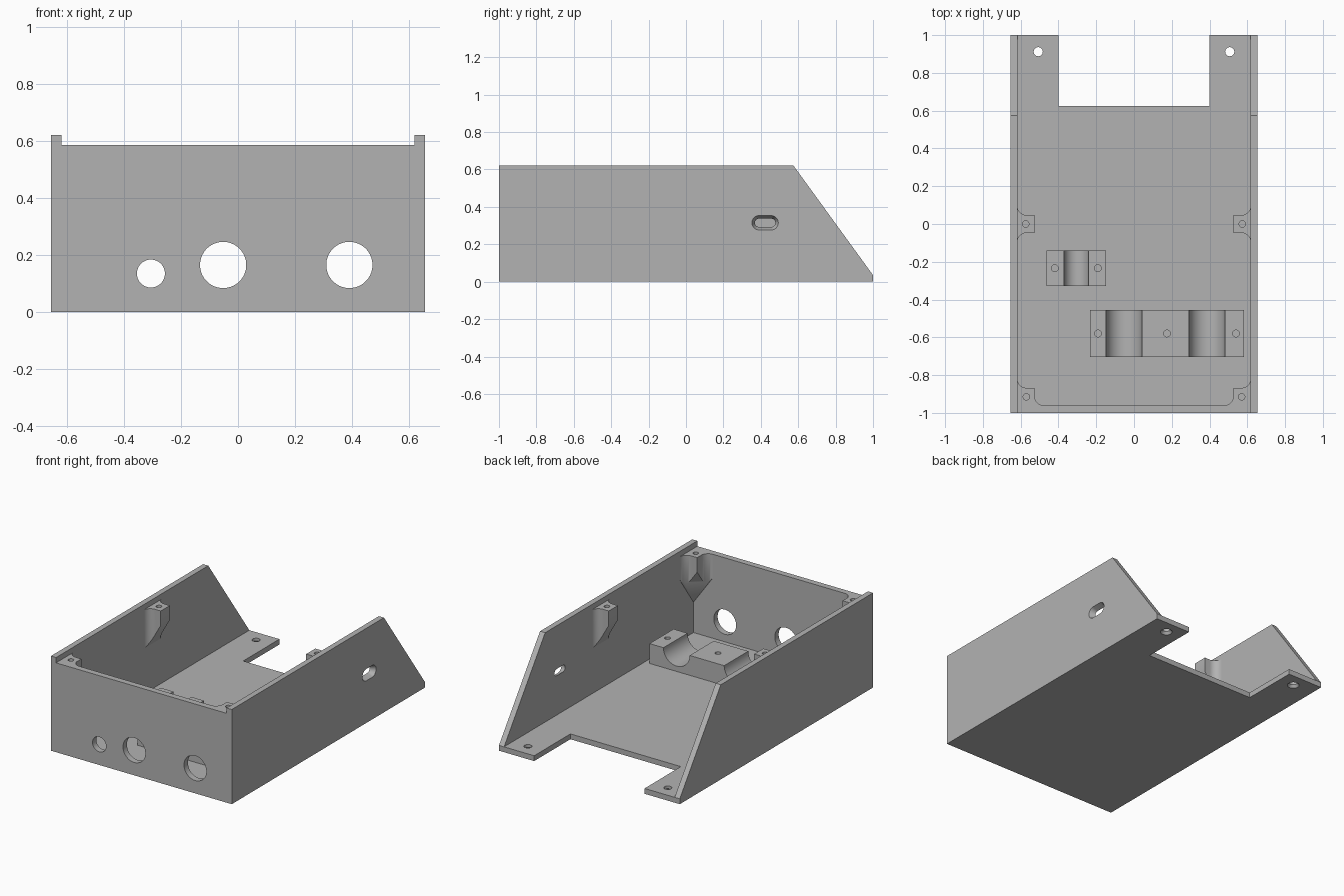
import bpy
import bmesh
from math import cos, sin, pi, radians
from mathutils import Matrix, Vector

if "Cube" in bpy.data.objects:
    bpy.data.objects.remove(bpy.data.objects["Cube"])

grey = bpy.data.materials.new("plain grey")
grey.use_nodes = True
COLOUR = (0.45, 0.45, 0.45, 1)
grey.diffuse_color = COLOUR
grey.node_tree.nodes["Principled BSDF"].inputs["Base Color"].default_value = COLOUR

HALF_W, WALL, FLOOR = 0.655, 0.037, 0.035
INNER = HALF_W - WALL
FRONT_IN = -0.96
WALL_TOP, LID_SEAT = 0.62, 0.585


def loft(name, lower, upper):
    """Solid between two matching loops of 3D points."""
    bm = bmesh.new()
    a = [bm.verts.new(p) for p in lower]
    b = [bm.verts.new(p) for p in upper]
    n = len(a)
    bm.faces.new(a[::-1])
    bm.faces.new(b)
    for i in range(n):
        j = (i + 1) % n
        bm.faces.new((a[i], a[j], b[j], b[i]))
    bmesh.ops.recalc_face_normals(bm, faces=bm.faces)
    mesh = bpy.data.meshes.new(name)
    bm.to_mesh(mesh)
    bm.free()
    mesh.materials.append(grey)
    obj = bpy.data.objects.new(name, mesh)
    bpy.context.collection.objects.link(obj)
    return obj


def box(name, x, y, z):
    base = [(x[0], y[0]), (x[1], y[0]), (x[1], y[1]), (x[0], y[1])]
    return loft(name, [(*p, z[0]) for p in base], [(*p, z[1]) for p in base])


def rod(start, end, r1, r2=None, slot=0):
    """Round or slot-shaped cutter along an axis, optionally tapered."""
    start, end = Vector(start), Vector(end)
    turn = (end - start).to_track_quat("Z", "Y").to_matrix()
    stretch = Vector((0, slot, 0))
    steps = [2 * pi * (i + 0.5) / 48 for i in range(48)]

    def ring(centre, r):
        return [centre + turn @ Vector((r * cos(t), r * sin(t), 0))
                + stretch * (1 if (turn @ Vector((cos(t), sin(t), 0))).y > 0 else -1)
                for t in steps]

    return loft("cutter", ring(start, r1), ring(end, r2 or r1))


def cut(obj, cutters):
    for cutter in cutters:
        mod = obj.modifiers.new("cut", "BOOLEAN")
        mod.operation, mod.solver, mod.object = "DIFFERENCE", "EXACT", cutter
        bpy.context.view_layer.objects.active = obj
        bpy.ops.object.modifier_apply(modifier=mod.name)
        bpy.data.objects.remove(cutter)


def smooth(obj):
    bpy.ops.object.select_all(action="DESELECT")
    obj.select_set(True)
    bpy.context.view_layer.objects.active = obj
    bpy.ops.object.shade_smooth_by_angle(angle=radians(30))


# Tray: side profile swept across the width, then hollowed
side = [(-1, 0), (1, 0), (1, FLOOR), (0.575, WALL_TOP), (-1, WALL_TOP)]
tray = loft("tray", [(-HALF_W, *p) for p in side], [(HALF_W, *p) for p in side])
cut(tray, [
    box("cutter", (-INNER, INNER), (FRONT_IN, 1.2), (FLOOR, 1)),
    box("cutter", (-INNER, INNER), (-1.2, -0.9), (LID_SEAT, 1)),
    box("cutter", (-0.4, 0.4), (0.625, 1.2), (-0.2, 0.3)),
])

# Front panel openings
for x, z, r in [(-0.305, 0.135, 0.049), (-0.052, 0.165, 0.081), (0.39, 0.165, 0.081)]:
    cut(tray, [rod((x, -1.1, z), (x, -0.9, z), r)])

# Countersunk mounting holes in the rear tabs
for s in (-1, 1):
    x, y = s * 0.507, 0.912
    cut(tray, [rod((x, y, -0.1), (x, y, 0.1), 0.024),
               rod((x, y, -0.005), (x, y, 0.02), 0.04, 0.022)])

# Tapered slot through the wall on the model's left
cut(tray, [rod((HALF_W + 0.001, 0.423, 0.315), (INNER - 0.001, 0.423, 0.315),
               0.039, 0.022, slot=0.032)])
smooth(tray)


def fillet(centre, r, t0, t1, n=10):
    return [(centre[0] + r * cos(t0 + (t1 - t0) * i / n),
             centre[1] + r * sin(t0 + (t1 - t0) * i / n)) for i in range(n + 1)]


def post(name, outline, s, underside, hole):
    """Lid post with a sloping underside and a blind screw hole."""
    obj = loft(name, [(s * x, y, underside(x, y)) for x, y in outline],
               [(s * x, y, LID_SEAT) for x, y in outline])
    x, y = s * hole[0], hole[1]
    cut(obj, [rod((x, y, 0.5), (x, y, 0.7), 0.017)])
    smooth(obj)


# Lid posts: outlines flare into the walls with concave fillets
R, NOSE = 0.05, 0.527
middle = (fillet((INNER - R, 0.097), R, 0, -pi / 2) + [(NOSE, 0.047), (NOSE, -0.047)]
          + fillet((INNER - R, -0.097), R, pi / 2, 0))
corner = (fillet((INNER - R, -0.818), R, 0, -pi / 2) + [(NOSE, -0.868)]
          + fillet((NOSE - R, FRONT_IN + R), R, 0, -pi / 2) + [(INNER, FRONT_IN)])
for s, label in ((1, "left"), (-1, "right")):
    post("middle_post_" + label, middle, s,
         lambda x, y: 0.49 - 1.75 * (x - NOSE), (0.573, 0))
    post("corner_post_" + label, corner, s,
         lambda x, y: 0.49 - 1.4 * (x - NOSE) + 1.4 * (y + 0.868), (0.57, -0.915))


def cradle(name, x, y, top, grooves, radius, screws):
    """Block with half-round grooves lined up with the front openings."""
    obj = box(name, x, y, (FLOOR, top))
    for gx in grooves:
        cut(obj, [rod((gx, y[0] - 0.1, top), (gx, y[1] + 0.1, top), radius)])
    mid = (y[0] + y[1]) / 2
    for sx in screws:
        cut(obj, [rod((sx, mid, FLOOR + 0.02), (sx, mid, top + 0.1), 0.018)])
    smooth(obj)


# Cradles on the floor
cradle("small_cradle", (-0.462, -0.148), (-0.328, -0.14), 0.135,
       [-0.305], 0.065, [-0.419, -0.191])
cradle("double_cradle", (-0.234, 0.583), (-0.704, -0.455), 0.165,
       [-0.053, 0.387], 0.095, [-0.191, 0.174, 0.54])
